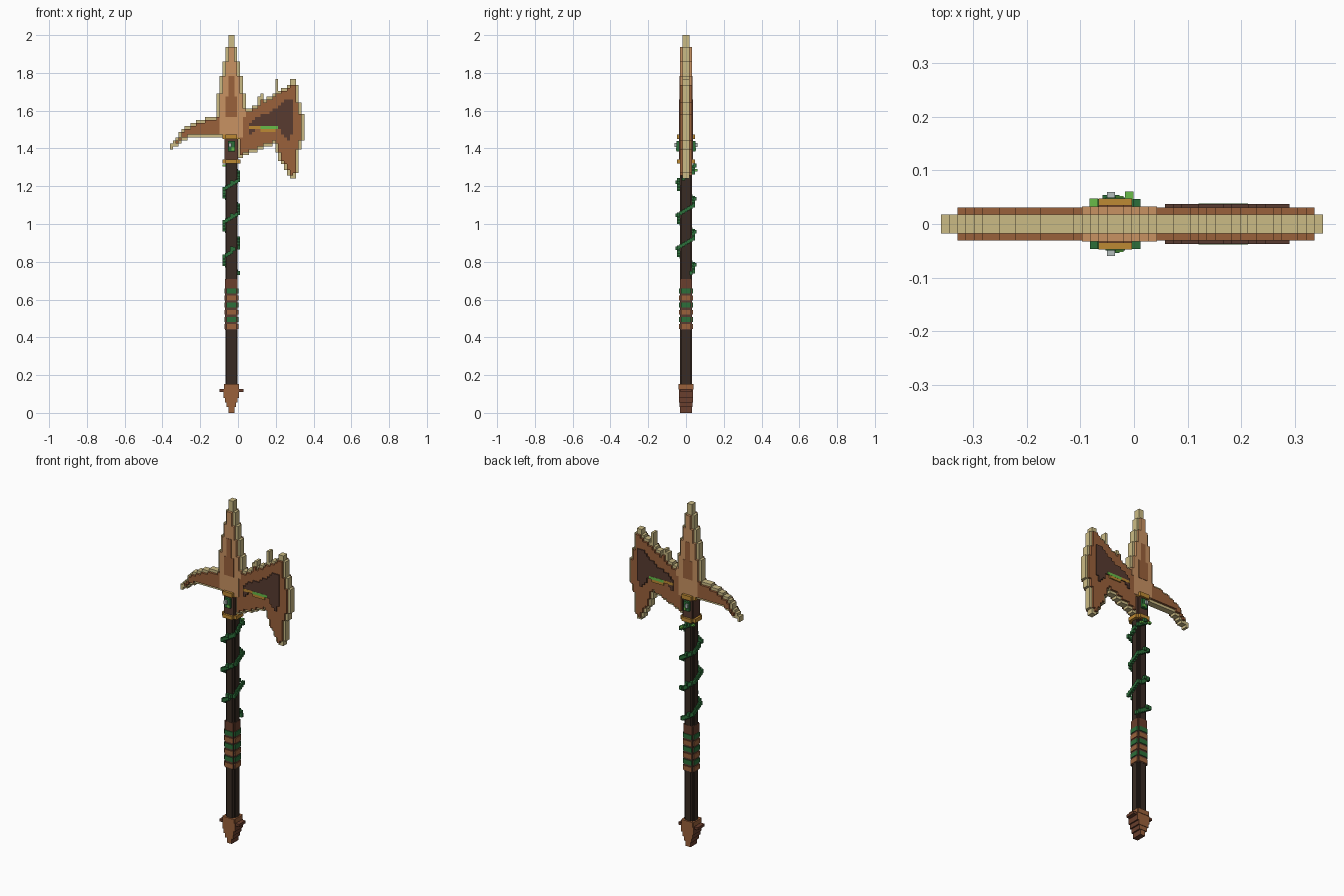
import bpy, bmesh, math

if "Cube" in bpy.data.objects:
    bpy.data.objects.remove(bpy.data.objects["Cube"])

U = 2 / 129       # block size
CX = -0.035       # staff axis


def material(name, hexa):
    rgb = [int(hexa[k:k + 2], 16) / 255 for k in (0, 2, 4)]
    col = [c / 12.92 if c < 0.04 else ((c + 0.055) / 1.055) ** 2.4 for c in rgb] + [1]
    m = bpy.data.materials.new(name)
    m.use_nodes = True
    m.diffuse_color = col
    m.node_tree.nodes["Principled BSDF"].inputs["Base Color"].default_value = col
    return m


EDGE = material("pale edge", "cbbb85")
COPPER = material("copper", "9a613b")
LIGHT = material("light copper", "c89262")
PANEL = material("dark brown", "583b30")
WOOD = material("dark wood", "382b23")
BARK = material("red brown", "6a3f2d")
GOLD = material("gold", "be8a34")
VINE = material("vine green", "2c6f3a")
BRIGHT = material("bright green", "68bc48")
GREY = material("pale grey", "b4bebc")


def finish(name, bm, *mats):
    me = bpy.data.meshes.new(name)
    bm.to_mesh(me)
    bm.free()
    for m in mats:
        me.materials.append(m)
    ob = bpy.data.objects.new(name, me)
    bpy.context.scene.collection.objects.link(ob)
    return ob


def boxes(name, mat, items):
    """Boxes given as (centre, size), relative to the staff axis."""
    bm = bmesh.new()
    for c, s in items:
        for v in bmesh.ops.create_cube(bm, size=1)["verts"]:
            v.co = [v.co[k] * s[k] + c[k] for k in range(3)]
            v.co.x += CX
    return finish(name, bm, mat)


def cross(name, mat, z0, z1, r, w):
    """Plus-shaped collar with reach r and arm half-width w."""
    z, h = (z0 + z1) / 2, z1 - z0
    return boxes(name, mat, [((0, 0, z), (2 * r, 2 * w, h)), ((0, 0, z), (2 * w, 2 * r, h))])


def slab(name, mat, cells, half):
    """Block silhouette in the xz plane, extruded to +-half in y."""
    bm = bmesh.new()

    def quad(pts):
        bm.faces.new([bm.verts.new((CX + i * U, y, j * U)) for i, y, j in pts])

    for i, j in cells:
        ring = [(i, j), (i + 1, j), (i + 1, j + 1), (i, j + 1)]
        near = [(i, j - 1), (i + 1, j), (i, j + 1), (i - 1, j)]
        quad([(a, -half, b) for a, b in ring])
        quad([(a, half, b) for a, b in reversed(ring)])
        for k in range(4):
            if near[k] not in cells:
                (a, b), (c, d) = ring[k], ring[(k + 1) % 4]
                quad([(c, -half, d), (a, -half, b), (a, half, b), (c, half, d)])
    bmesh.ops.remove_doubles(bm, verts=bm.verts, dist=1e-5)
    return finish(name, bm, mat)


def fill(profile):
    """Cells between the low and high edge of a profile of (x, low, high)."""
    cells = set()
    for (x0, l0, h0), (x1, l1, h1) in zip(profile, profile[1:]):
        for i in range(-30, 30):
            x = CX + (i + 0.5) * U
            if x0 <= x < x1:
                t = (x - x0) / (x1 - x0)
                lo, hi = l0 + t * (l1 - l0), h0 + t * (h1 - h0)
                cells |= {(i, j) for j in range(round(lo / U), max(round(hi / U), round(lo / U) + 1))}
    return cells


def strip(x0, x1, z0, z1):
    return fill([(x0, z0, z1), (x1, z0, z1)])


# Head silhouette: beak, spike and axe blade
beak = fill([(-.36, 1.385, 1.41), (-.33, 1.41, 1.45), (-.30, 1.43, 1.49), (-.27, 1.45, 1.52),
             (-.23, 1.455, 1.54), (-.19, 1.455, 1.555), (-.10, 1.455, 1.575), (-.03, 1.455, 1.58)])
blade = fill([(-.03, 1.35, 1.61), (.02, 1.355, 1.615), (.07, 1.375, 1.62), (.11, 1.39, 1.635),
              (.155, 1.41, 1.665), (.19, 1.42, 1.69), (.22, 1.34, 1.70), (.26, 1.27, 1.735),
              (.28, 1.245, 1.76), (.31, 1.25, 1.76), (.322, 1.31, 1.71), (.334, 1.44, 1.60),
              (.36, 1.46, 1.56)])
blade = {c for c in blade if c[0] >= 2 or c[1] * U > 1.45}
teeth = strip(.202, .218, 1.68, 1.765) | strip(.11, .126, 1.62, 1.68) | strip(.126, .142, 1.65, 1.69)
spike = set()
for half, z0, z1 in ((4, 1.46, 1.57), (5, 1.57, 1.69), (4, 1.69, 1.78), (3, 1.78, 1.86),
                     (2, 1.86, 1.94), (1, 1.94, 2.0)):
    spike |= {(i, j) for i in range(-half, half) for j in range(round(z0 / U), round(z1 / U))}

head = beak | blade | teeth | spike
inner = {(i, j) for i, j in head
         if {(i + 1, j), (i - 1, j), (i, j + 1), (i, j - 1)} <= head}
slab("head_edge", EDGE, head - inner, 0.018)
slab("head_body", COPPER, inner - spike, 0.031)
slab("spike_body", LIGHT, inner & spike, 0.033)
slab("spike_inlay", COPPER, {(i, j) for i in range(-2, 2) for j in range(101, 108)}
     | {(i, j) for i in range(-1, 1) for j in range(108, 115)}, 0.035)
slab("blade_panel", PANEL,
     fill([(.058, 1.47, 1.53), (.075, 1.49, 1.555), (.11, 1.50, 1.57), (.17, 1.50, 1.59),
           (.22, 1.50, 1.63), (.245, 1.47, 1.65), (.265, 1.44, 1.66), (.29, 1.49, 1.66)]), 0.037)
slab("blade_gem", BRIGHT, strip(.12, .22, 1.50, 1.516), 0.038)
slab("blade_gem_rim", GOLD, strip(.06, .125, 1.50, 1.516) | strip(.125, .19, 1.485, 1.50), 0.0375)

# Socket between the gold collars
cross("socket", PANEL, 1.34, 1.46, 0.036, 0.03)
cross("upper_collar", GOLD, 1.45, 1.475, 0.048, 0.031)
cross("lower_collar", GOLD, 1.32, 1.342, 0.048, 0.031)
boxes("socket_gem", VINE, [((0, 0, 1.412), (0.036, 0.098, 0.055))])
boxes("gem_highlight", GREY, [((-0.008, 0, 1.418), (U, 0.12, 0.022))])
boxes("gem_glow", BRIGHT, [((0.008, 0, 1.396), (U, 0.104, U))])

# Shaft with grooved corners
cross("shaft", WOOD, 0.14, 1.33, 0.032, 0.017)
boxes("shaft_core", WOOD, [((0, 0, 0.735), (0.052, 0.052, 1.19))])
cross("shaft_sleeve", BARK, 0.66, 0.71, 0.033, 0.027)

# Grip wraps
cross("grip", PANEL, 0.44, 0.66, 0.033, 0.027)
for k in range(6):
    z = 0.458 + k * 0.0375
    cross("grip_wrap", VINE if k % 2 else COPPER, z - 0.013, z + 0.013, 0.037, 0.027)

# Vine climbing in a square spiral
vine, leaves = [], []
steps = 72
for k in range(steps):
    z = 0.74 + (1.305 - 0.74) * k / (steps - 1)
    a = -math.pi / 2 + math.tau * (z - 0.855) / 0.177
    c, s = math.cos(a), math.sin(a)
    r = 0.039 / max(abs(c), abs(s))
    p = [round(v * r / 0.013) * 0.013 for v in (c, s)]
    vine.append(((p[0], p[1], z), (U, U, 0.022)))
    if k % 11 == 4:
        leaves.append(((p[0] * 1.2, p[1] * 1.2, z + 0.012), (U, U, 0.02)))
boxes("vine", VINE, vine)
boxes("vine_leaves", VINE, leaves)
boxes("top_leaves", BRIGHT, [((0.026, 0.053, 1.285), (U, U, 0.012)),
                             ((-0.04, 0.04, 1.31), (U, U, 0.012))])

# Pommel tapering to a point, darker on the sides
cross("pommel_ring", COPPER, 0.125, 0.152, 0.04, 0.036)
boxes("pommel_bar", BARK, [((0, 0, 0.119), (0.126, 0.06, U))])
tiers = [(0.016, 0, 0.035, 0.031), (0.025, 0.03, 0.06, 0.034),
         (0.033, 0.055, 0.085, 0.037), (0.041, 0.08, 0.127, 0.037)]
pommel = boxes("pommel", COPPER, [((0, 0, (a + b) / 2), (2 * w, 2 * d, b - a)) for w, a, b, d in tiers])
pommel.data.materials.append(BARK)
for f in pommel.data.polygons:
    f.material_index = int(abs(f.normal.y) < 0.5)
